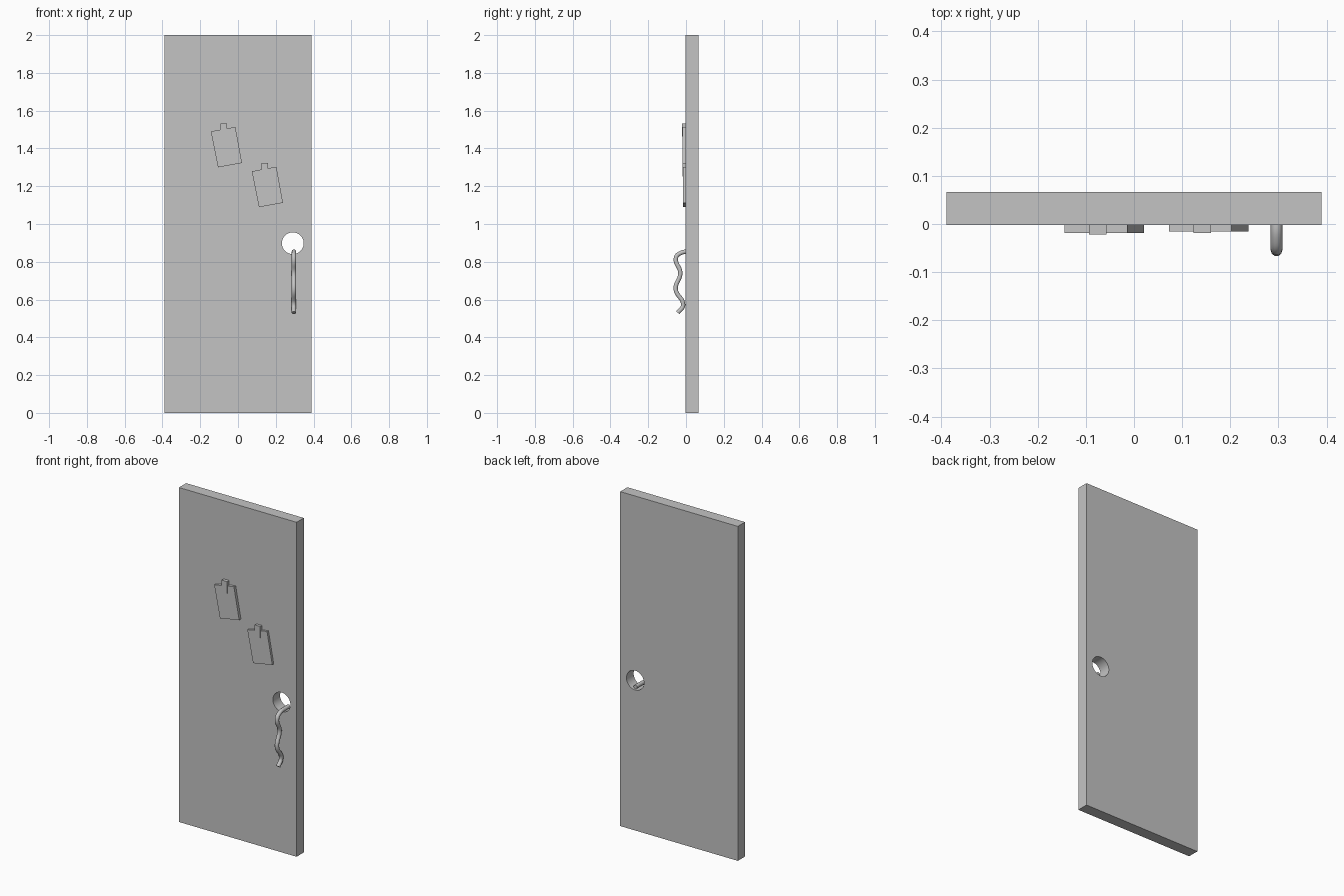
import bpy, bmesh, math
from mathutils import Vector

if "Cube" in bpy.data.objects:
    bpy.data.objects.remove(bpy.data.objects["Cube"], do_unlink=True)

grey = bpy.data.materials.new("plain_grey")
grey.use_nodes = True
colour = (0.55, 0.55, 0.55, 1)
grey.diffuse_color = colour
grey.node_tree.nodes["Principled BSDF"].inputs["Base Color"].default_value = colour


def activate(obj):
    bpy.ops.object.select_all(action="DESELECT")
    obj.select_set(True)
    bpy.context.view_layer.objects.active = obj


def prism(name, outline, y_front, y_back):
    """Extrude an x-z outline from y_front to y_back."""
    bm = bmesh.new()
    face = bm.faces.new([bm.verts.new((x, y_front, z)) for x, z in outline])
    new = bmesh.ops.extrude_face_region(bm, geom=[face])["geom"]
    bmesh.ops.translate(bm, vec=(0, y_back - y_front, 0),
                        verts=[v for v in new if isinstance(v, bmesh.types.BMVert)])
    bmesh.ops.recalc_face_normals(bm, faces=bm.faces)
    mesh = bpy.data.meshes.new(name)
    bm.to_mesh(mesh)
    bm.free()
    mesh.materials.append(grey)
    obj = bpy.data.objects.new(name, mesh)
    bpy.context.collection.objects.link(obj)
    return obj


def rectangle(x0, x1, z0, z1):
    return [(x0, z0), (x1, z0), (x1, z1), (x0, z1)]


# Door slab with a round latch hole
FRONT, BACK = -0.002, 0.066
door = prism("door_slab", rectangle(-0.389, 0.389, 0, 2), FRONT, BACK)
sides = 32
circle = [(0.29 + 0.058 * math.cos(math.tau * i / sides),
           0.898 + 0.058 * math.sin(math.tau * i / sides)) for i in range(sides)]
cutter = prism("hole_cutter", circle, -0.1, 0.2)
cutter.hide_render = True
cut = door.modifiers.new("latch_hole", "BOOLEAN")
cut.operation = "DIFFERENCE"
cut.solver = "EXACT"
cut.object = cutter
activate(door)
bpy.ops.object.modifier_apply(modifier=cut.name)
bpy.data.objects.remove(cutter, do_unlink=True)
bpy.ops.object.shade_smooth_by_angle(angle=math.radians(30))

# Two tilted plaques, each with an upright tab on top
plaque = [(-0.144, 1.49), (-0.106, 1.3), (0.021, 1.323), (-0.014, 1.514)]
for label, dx, dz, depth in (("upper", 0, 0, 0.019), ("lower", 0.217, -0.211, 0.016)):
    prism(label + "_plaque", [(x + dx, z + dz) for x, z in plaque], -depth, 0.002)
    tab = rectangle(-0.093 + dx, -0.057 + dx, 1.463 + dz, 1.533 + dz)
    prism(label + "_plaque_tab", tab, -depth - 0.003, 0.002)

# Wavy pull handle, hooked through the hole
path = [(0.055, 0.853), (0.02, 0.853), (-0.025, 0.848), (-0.053, 0.822),
        (-0.03, 0.74), (-0.055, 0.655), (-0.015, 0.57), (-0.043, 0.53)]
curve = bpy.data.curves.new("pull_handle", "CURVE")
curve.dimensions = "3D"
curve.bevel_depth = 0.012
curve.bevel_resolution = 3
curve.use_fill_caps = True
curve.resolution_u = 8
spline = curve.splines.new("BEZIER")
spline.bezier_points.add(len(path) - 1)
for point, (y, z) in zip(spline.bezier_points, path):
    point.co = Vector((0.296, y, z))
    point.handle_left_type = point.handle_right_type = "AUTO"
curve.materials.append(grey)
handle = bpy.data.objects.new("pull_handle", curve)
bpy.context.collection.objects.link(handle)
activate(handle)
bpy.ops.object.convert(target="MESH")
bpy.ops.object.shade_smooth_by_angle(angle=math.radians(40))
